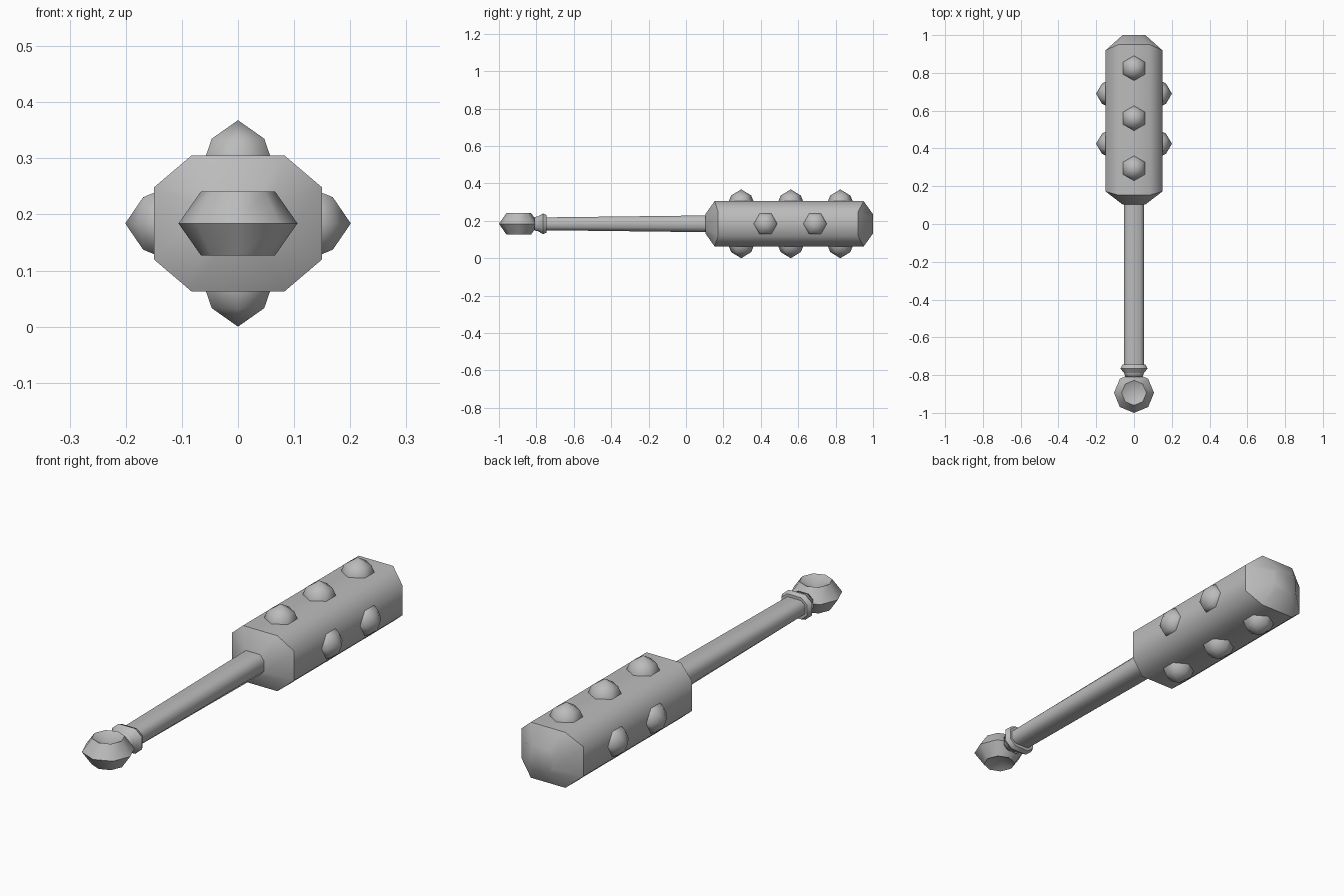
import bpy, bmesh
from math import sin, cos, tau
from mathutils import Vector, Matrix

cube = bpy.data.objects.get("Cube")
if cube:
    bpy.data.objects.remove(cube, do_unlink=True)

MID = 0.184  # height of the long axis

grey = bpy.data.materials.new("grey metal")
grey.use_nodes = True
grey.diffuse_color = (0.5, 0.5, 0.5, 1)
grey.node_tree.nodes["Principled BSDF"].inputs["Base Color"].default_value = (0.5, 0.5, 0.5, 1)


def loft(name, rings, sharp=(), matrix=Matrix()):
    """Skin a list of rings; a one-point ring is a tip, rings listed in sharp keep hard edges."""
    bm = bmesh.new()
    loops = [[bm.verts.new(matrix @ Vector(p)) for p in ring] for ring in rings]
    for a, b in zip(loops, loops[1:]):
        n = max(len(a), len(b))
        for i in range(n):
            j = (i + 1) % n
            corners = [a[i % len(a)], a[j % len(a)], b[j % len(b)], b[i % len(b)]]
            bm.faces.new(list(dict.fromkeys(corners)))
    for end in (loops[0], loops[-1]):
        if len(end) > 1:
            bm.faces.new(end)
    for k in sharp:
        for i, v in enumerate(loops[k]):
            bm.edges.get((v, loops[k][i - 1])).smooth = False
    for f in bm.faces:
        f.smooth = True
    bmesh.ops.recalc_face_normals(bm, faces=bm.faces)
    mesh = bpy.data.meshes.new(name)
    bm.to_mesh(mesh)
    bm.free()
    mesh.materials.append(grey)
    ob = bpy.data.objects.new(name, mesh)
    ob.location.z = MID
    bpy.context.collection.objects.link(ob)
    return ob


def octagon(y_side, y_top, hx, cx, hz, cz):
    """Chamfered rectangle across the long axis; side and top corners may sit at different y."""
    quarter = [(1, 1), (-1, 1), (-1, -1), (1, -1)]
    points = []
    for sx, sz in quarter:
        pair = [(sx * hx, y_side, sz * cz), (sx * cx, y_top, sz * hz)]
        points += pair if sx * sz > 0 else pair[::-1]
    return points


def circle(r, z, n):
    return [(r * cos(tau * i / n), r * sin(tau * i / n), z) for i in range(n)]


# Chamfered club head with tapered ends
head_size = (0.15, 0.083, 0.121, 0.064)
end_size = (0.06, 0.036, 0.051, 0.026)
loft("club_head", [octagon(0.103, 0.103, *end_size),
                   octagon(0.172, 0.153, *head_size),
                   octagon(0.92, 0.95, *head_size),
                   octagon(1.0, 1.0, *end_size)], sharp=(1, 2))

# Slightly tapered handle
loft("handle", [octagon(-0.78, -0.78, 0.053, 0.033, 0.034, 0.017),
                octagon(0.13, 0.13, 0.054, 0.034, 0.045, 0.022)], sharp=(0, 1))

# Flared collar between handle and pommel
collar = [(-0.81, 0.045, 0.036), (-0.79, 0.052, 0.04),
          (-0.765, 0.072, 0.055), (-0.745, 0.062, 0.047)]
loft("collar", [octagon(y, y, hx, hx * 0.55, hz, hz * 0.5) for y, hx, hz in collar],
     sharp=(1, 2, 3))

# Faceted pommel with dished top and bottom
pommel = loft("pommel", [[(0, 0, -0.025)], circle(0.066, -0.057, 8), circle(0.106, 0, 8),
                         circle(0.066, 0.057, 8), [(0, 0, 0.025)]], sharp=(1, 2, 3))
pommel.location.y = -0.894

# Domed six-sided studs: three above and below, two on each side
stud = [circle(0.067, -0.01, 6), circle(0.066, 0, 6), circle(0.054, 0.03, 6), [(0, 0, 0.063)]]
side_stud = [circle(0.064, -0.01, 6), circle(0.063, 0, 6), circle(0.054, 0.019, 6), [(0, 0, 0.051)]]
upright = Matrix.Rotation(tau / 4, 4, "Z")
for sign, where, side in ((1, "top", "left"), (-1, "bottom", "right")):
    turn = Matrix.Rotation(0 if sign > 0 else tau / 2, 4, "Y")
    for i, y in enumerate((0.295, 0.56, 0.825)):
        place = Matrix.Translation((0, y, sign * 0.121))
        loft(f"{where}_stud_{i + 1}", stud, matrix=place @ turn @ upright)
    for i, y in enumerate((0.425, 0.69)):
        place = Matrix.Translation((sign * 0.15, y, 0))
        loft(f"{side}_stud_{i + 1}", side_stud,
             matrix=place @ Matrix.Rotation(sign * tau / 4, 4, "Y") @ upright)
